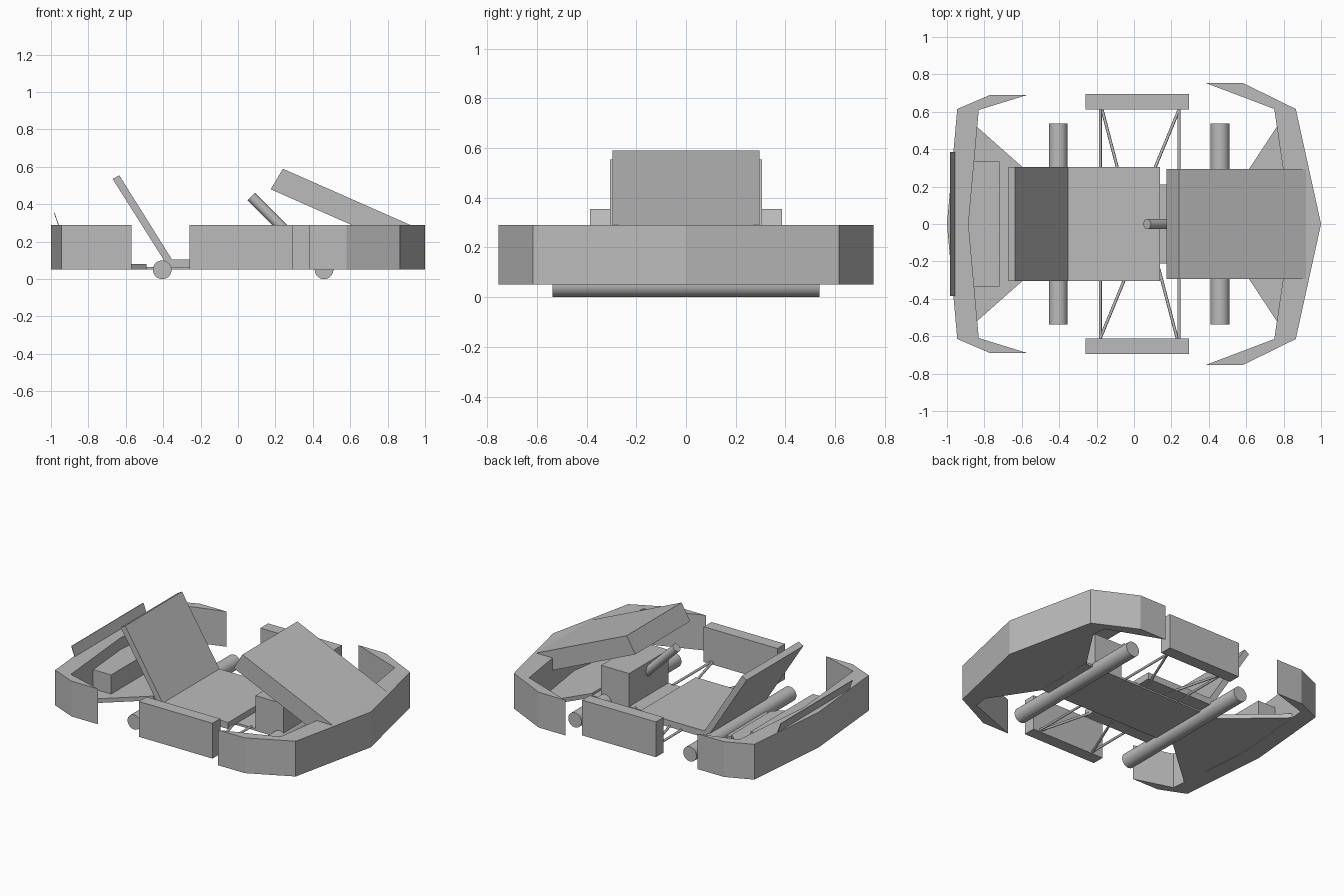
import bpy, bmesh, math
from mathutils import Vector

if "Cube" in bpy.data.objects:
    bpy.data.objects.remove(bpy.data.objects["Cube"])

grey = bpy.data.materials.new("plain grey")
grey.diffuse_color = (0.5, 0.5, 0.5, 1)
grey.use_nodes = True
grey.node_tree.nodes["Principled BSDF"].inputs["Base Color"].default_value = grey.diffuse_color


def finish(name, bm):
    bmesh.ops.recalc_face_normals(bm, faces=bm.faces[:])
    mesh = bpy.data.meshes.new(name)
    bm.to_mesh(mesh)
    bm.free()
    mesh.materials.append(grey)
    ob = bpy.data.objects.new(name, mesh)
    bpy.context.collection.objects.link(ob)
    return ob


def prism(name, points, offset):
    """Extrude a closed outline of 3D points along an offset."""
    bm = bmesh.new()
    face = bm.faces.new([bm.verts.new(p) for p in points])
    new = bmesh.ops.extrude_face_region(bm, geom=[face])["geom"]
    bmesh.ops.translate(bm, vec=offset, verts=[v for v in new if isinstance(v, bmesh.types.BMVert)])
    return finish(name, bm)


def plan(name, pts, z0, z1):
    return prism(name, [(x, y, z0) for x, y in pts], (0, 0, z1 - z0))


def side(name, pts, half):
    return prism(name, [(x, -half, z) for x, z in pts], (0, 2 * half, 0))


def box(name, x0, x1, y0, y1, z0, z1):
    return plan(name, [(x0, y0), (x1, y0), (x1, y1), (x0, y1)], z0, z1)


def rod(name, a, b, r, n=32):
    a, b = Vector(a), Vector(b)
    bm = bmesh.new()
    bmesh.ops.create_cone(bm, cap_ends=True, segments=n, radius1=r, radius2=r, depth=(b - a).length)
    ob = finish(name, bm)
    ob.location = (a + b) / 2
    ob.rotation_mode = 'QUATERNION'
    ob.rotation_quaternion = (b - a).to_track_quat('Z', 'Y')
    for p in ob.data.polygons:
        p.use_smooth = len(p.vertices) == 4
    return ob


def mirrored(half):
    """Complete a half outline (y >= 0) across the centre line."""
    return half + [(x, -y) for x, y in reversed(half) if y > 0]


def bumper(name, outer, inner):
    tip = [(x, -y) for x, y in reversed(outer) if y > 0]
    back = [(x, -y) for x, y in inner if y > 0]
    plan(name, outer[::-1][:-1] + outer[:1] + tip[::-1] + back + inner[::-1], 0.05, 0.29)


# Wraparound bumpers
bumper("front_bumper", [(1, 0), (0.865, 0.615), (0.58, 0.755), (0.38, 0.755)],
       [(0.75, 0.615), (0.84, 0)])
bumper("rear_bumper", [(-1, 0), (-0.945, 0.615), (-0.77, 0.69), (-0.57, 0.69)],
       [(-0.83, 0.61), (-0.885, 0)])

# Floor and its flared ends
box("floor", -0.5, 0.57, -0.21, 0.21, 0.05, 0.065)
plan("rear_floor", mirrored([(-0.49, 0.21), (-0.84, 0.52), (-0.88, 0.52)]), 0.051, 0.08)
plan("front_floor", mirrored([(0.56, 0.21), (0.77, 0.53), (0.83, 0.53), (0.9, 0)]), 0.051, 0.08)

# Seat
box("seat", -0.37, 0.14, -0.305, 0.305, 0.06, 0.105)
side("seat_back", [(-0.67, 0.535), (-0.635, 0.555), (-0.325, 0.06), (-0.37, 0.06)], 0.305)

# Rear box and thin rear panel
box("rear_box", -0.89, -0.72, -0.335, 0.335, 0.08, 0.21)
side("rear_panel", [(-0.96, 0.285), (-0.985, 0.355), (-0.981, 0.355), (-0.956, 0.285)], 0.386)

# Nose block, hood and steering column
box("nose_block", 0.28, 0.49, -0.212, 0.212, 0.05, 0.29)
side("hood", [(0.24, 0.59), (0.175, 0.48), (0.855, 0.18), (0.92, 0.29)], 0.295)
rod("steering_column", (0.07, 0, 0.442), (0.3, 0, 0.212), 0.028)

# Axles
for name, x in (("rear_axle", -0.405), ("front_axle", 0.46)):
    rod(name, (x, -0.537, 0.05), (x, 0.537, 0.05), 0.05)

# Side pods with straight and diagonal struts, alike under a half turn
cx = 0.03
for s, label in ((1, "left"), (-1, "right")):
    box(label + "_pod", -0.26, 0.295, min(s * 0.612, s * 0.695), max(s * 0.612, s * 0.695), 0.05, 0.29)
    for dx in (-0.21, 0.21):
        rod(label + "_strut", (cx + dx, s * 0.2, 0.065), (cx + dx, s * 0.62, 0.065), 0.008, 12)
    for dx0, dx1 in ((-0.2, -0.095), (0.21, 0.045)):
        rod(label + "_brace", (cx + s * dx0, s * 0.61, 0.065), (cx + s * dx1, s * 0.21, 0.065), 0.008, 12)
